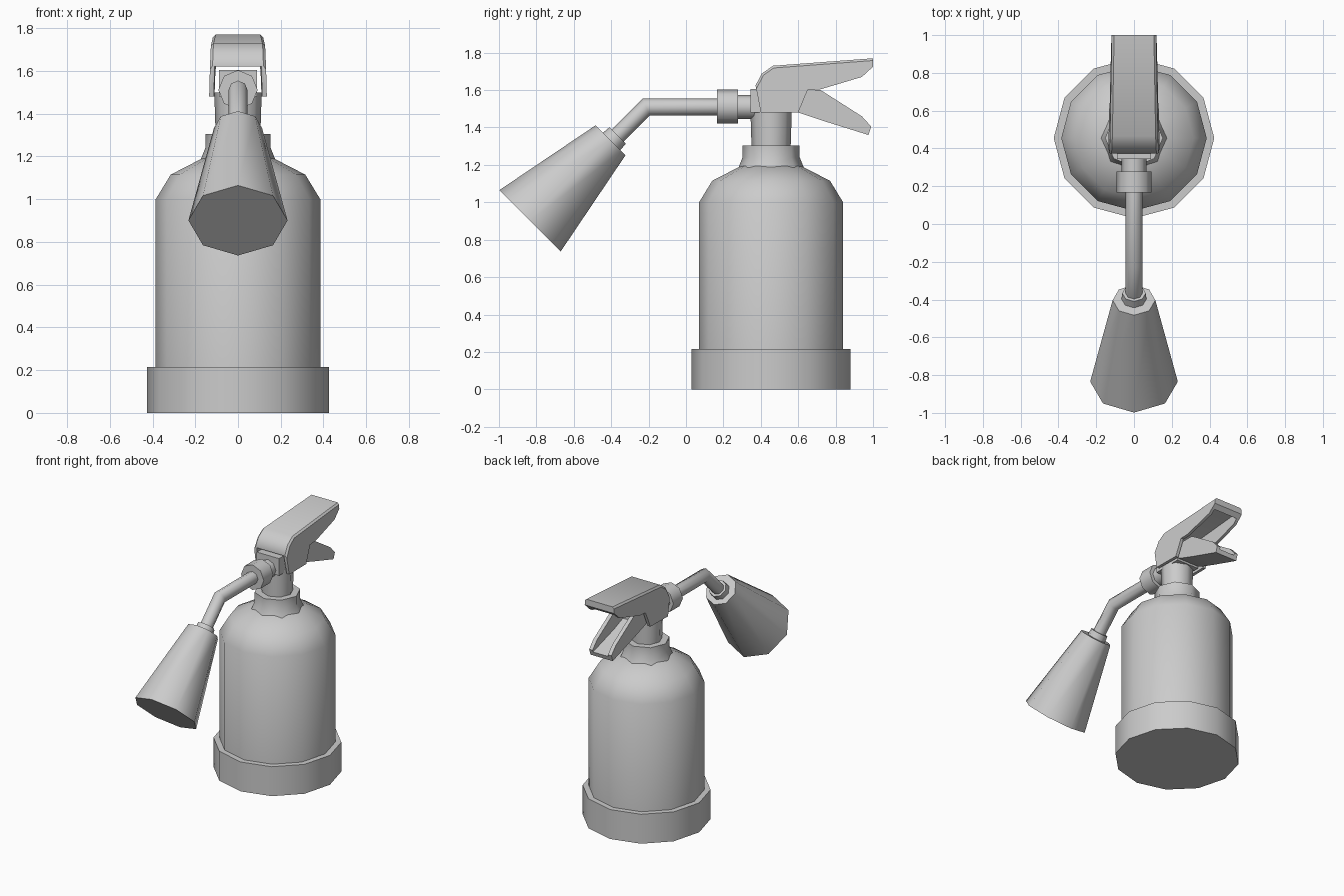
import bpy, bmesh
from math import sin, cos, pi, radians, tan
from mathutils import Vector

if "Cube" in bpy.data.objects:
    bpy.data.objects.remove(bpy.data.objects["Cube"])

CY = 0.455   # y of the tank axis


def finish(name, bm, angle):
    bmesh.ops.recalc_face_normals(bm, faces=bm.faces)
    me = bpy.data.meshes.new(name)
    bm.to_mesh(me)
    bm.free()
    me.shade_smooth()
    me.set_sharp_from_angle(angle=radians(angle))
    ob = bpy.data.objects.new(name, me)
    bpy.context.collection.objects.link(ob)
    return ob


def loft(name, rings, angle=50):
    bm = bmesh.new()
    loops = [[bm.verts.new(p) for p in r] for r in rings]
    n = len(loops[0])
    for a, b in zip(loops, loops[1:]):
        for i in range(n):
            j = (i + 1) % n
            bm.faces.new((a[i], a[j], b[j], b[i]))
    bm.faces.new(loops[0])
    bm.faces.new(loops[-1])
    return finish(name, bm, angle)


def revolve(name, profile, sides, origin=(0, CY, 0), axis=(0, 0, 1), angle=50):
    """profile: (radius, distance along axis) pairs"""
    q = Vector((0, 0, 1)).rotation_difference(Vector(axis))
    rings = []
    for r, h in profile:
        rings.append([q @ Vector((r * cos(2 * pi * i / sides), r * sin(2 * pi * i / sides), h))
                      + Vector(origin) for i in range(sides)])
    return loft(name, rings, angle)


def prism(name, profile, half, bevel_from=None):
    """side profile of (y, z) points; half(y, z) gives the half width"""
    bm = bmesh.new()
    sides = [[bm.verts.new((s * half(y, z), y, z)) for y, z in profile] for s in (-1, 1)]
    n = len(profile)
    for i in range(n):
        j = (i + 1) % n
        bm.faces.new((sides[0][i], sides[0][j], sides[1][j], sides[1][i]))
    for s in sides:
        bm.faces.new(s)
    if bevel_from:
        a, b = bevel_from
        edges = [bm.edges.get((s[i], s[i + 1])) for s in sides for i in range(a, b)]
        bmesh.ops.bevel(bm, geom=edges, offset=0.012, segments=1, affect='EDGES')
    return finish(name, bm, 40)


def hollow(ob, cutter):
    mod = ob.modifiers.new("cavity", 'BOOLEAN')
    mod.operation, mod.solver, mod.object = 'DIFFERENCE', 'EXACT', cutter
    me = bpy.data.meshes.new_from_object(ob.evaluated_get(bpy.context.evaluated_depsgraph_get()))
    ob.modifiers.clear()
    ob.data = me
    me.set_sharp_from_angle(angle=radians(40))
    bpy.data.objects.remove(cutter)


# Tank, foot ring and neck
revolve("foot_ring", [(0.425, 0), (0.425, 0.215)], 12)
revolve("tank", [(0.385, 0.1), (0.385, 1.0), (0.315, 1.115), (0.16, 1.195)], 12, angle=40)
revolve("neck_collar", [(0.175, 1.185), (0.153, 1.24), (0.153, 1.305)], 8)
revolve("valve_stem", [(0.104, 1.28), (0.111, 1.5)], 8)

# Valve block inside the handle
prism("valve_block", [(0.345, 1.48), (0.345, 1.605), (0.57, 1.605), (0.57, 1.48)],
      lambda y, z: 0.09)

# Outlet fitting and nut
FRONT = (0, -1, 0)
revolve("outlet", [(0.065, 0), (0.065, 0.13)], 8, (0, 0.39, 1.51), FRONT)
revolve("hose_nut", [(0.092, 0), (0.092, 0.11)], 8, (0, 0.277, 1.512), FRONT)

# Bent discharge pipe: straight run, mitred corner, sloping end
circle = [(0.045 * cos(pi * i / 4), 0.045 * sin(pi * i / 4)) for i in range(8)]
k = tan(pi / 8)
loft("discharge_pipe", [
    [(x, 0.2, 1.51 + d) for x, d in circle],
    [(x, -0.212 - k * d, 1.51 + d) for x, d in circle],
    [(x, -0.39 - 0.707 * d, 1.332 + 0.707 * d) for x, d in circle]])

# Horn and its collar, pointing down at 45 degrees
DOWN = (0, -0.707, -0.707)
revolve("horn_collar", [(0.062, 0), (0.068, 0.07)], 8, (0, -0.366, 1.357), DOWN)
revolve("horn", [(0.113, 0), (0.232, 0.61)], 8, (0, -0.403, 1.332), DOWN)

# Upper handle: tapered channel, open below and at the front
def handle_half(y, z):
    return 0.135 - 0.03 * (z - 1.48) - 0.015 * (y - 0.4)

handle = prism("upper_handle", [
    (0.4, 1.48), (0.372, 1.625), (0.405, 1.688), (0.465, 1.73), (1.0, 1.77), (1.0, 1.725),
    (0.94, 1.67), (0.715, 1.603), (0.65, 1.6), (0.6, 1.48)], handle_half, (1, 4))
hollow(handle, prism("handle_cavity", [
    (0.3, 1.4), (0.3, 1.62), (0.392, 1.62), (0.42, 1.67), (0.475, 1.703), (0.97, 1.74),
    (0.97, 1.4)], lambda y, z: handle_half(y, z) - 0.022))

# Lower lever: channel open on top and at the tip
lever = prism("lower_lever", [
    (0.56, 1.5), (0.62, 1.6), (0.72, 1.6), (0.94, 1.46), (0.99, 1.405), (0.975, 1.36),
    (0.735, 1.435), (0.6, 1.48)], lambda y, z: 0.09)
hollow(lever, prism("lever_cavity", [
    (0.64, 1.7), (0.64, 1.505), (0.74, 1.465), (1.05, 1.37), (1.05, 1.7)],
    lambda y, z: 0.062))
